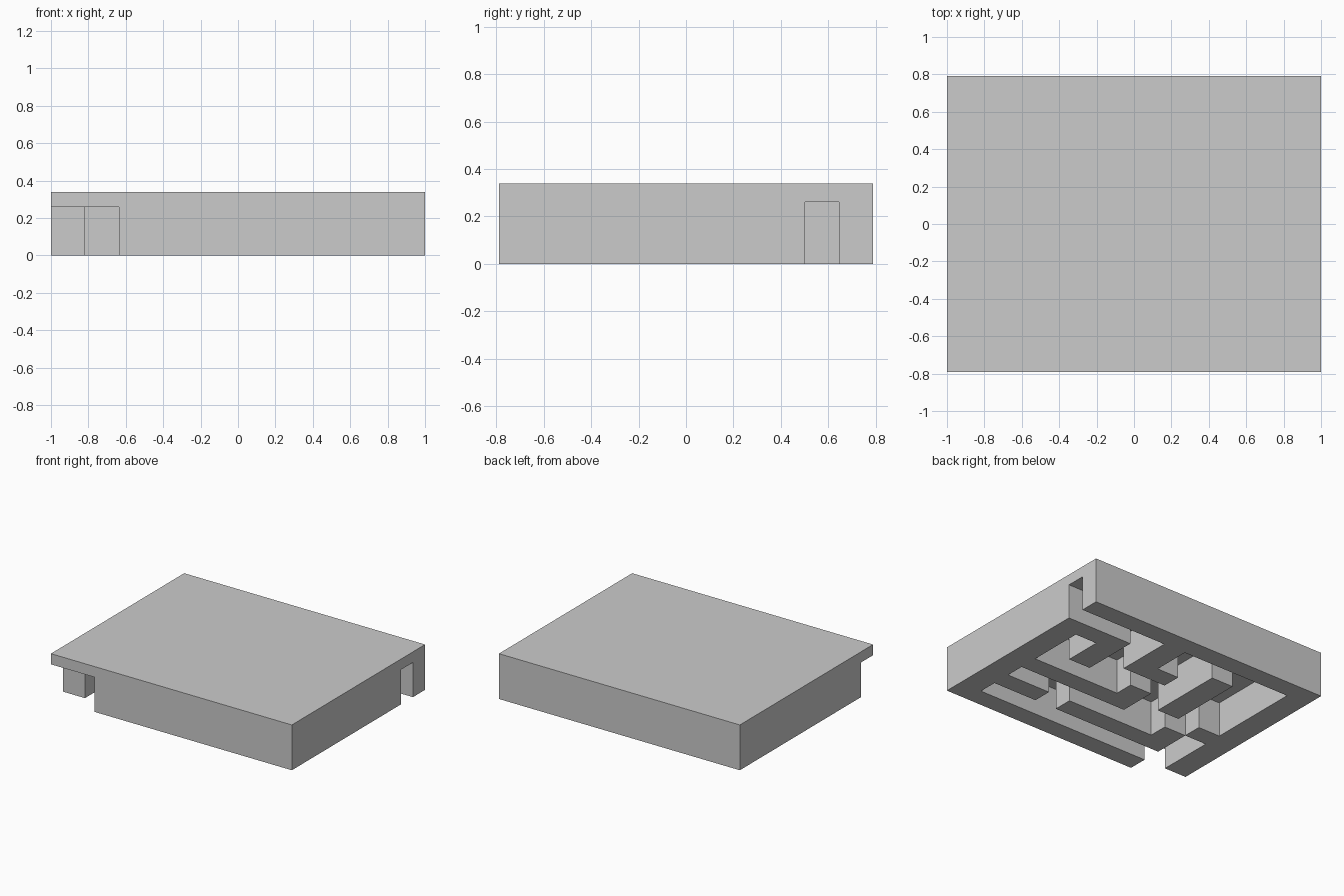
import bpy, bmesh
from mathutils import Vector

if "Cube" in bpy.data.objects:
    bpy.data.objects.remove(bpy.data.objects["Cube"])

# Wall plan seen from below: first row is the back (+y), first column the right (+x)
PLAN = [
    "###########",
    "....#.....#",
    "###.#..#..#",
    "#.#.##.#..#",
    "#.#....#..#",
    "#....#.#..#",
    "######...##",
    "#.......#.#",
    "###.#####.#",
    "#.........#",
    "#########..",
]
N = len(PLAN)
HALF_X, HALF_Y = 1.0, 0.79
LEVELS = [0.0, 0.26, 0.34]      # floor, underside of the roof, top


def solid(c, r, k):
    if not (0 <= c < N and 0 <= r < N and 0 <= k < 2):
        return False
    return k == 1 or PLAN[r][c] == "#"


def point(c, r, k):
    return Vector((HALF_X - 2 * HALF_X * c / N, HALF_Y - 2 * HALF_Y * r / N, LEVELS[k]))


bm = bmesh.new()


def skin(cell, axis, side):
    """Add the face of a solid cell on one side of one axis."""
    u, v = [a for a in range(3) if a != axis]
    corners = []
    for du, dv in ((0, 0), (1, 0), (1, 1), (0, 1)):
        p = list(cell)
        p[axis] += side
        p[u] += du
        p[v] += dv
        corners.append(bm.verts.new(point(*p)))
    face = bm.faces.new(corners)
    face.normal_update()
    outward = Vector((0, 0, 0))
    outward[axis] = (2 * side - 1) * (1 if axis == 2 else -1)
    if face.normal.dot(outward) < 0:
        face.normal_flip()


# Roof slab on top of the maze walls, one continuous skin
for r in range(N):
    for c in range(N):
        for k in range(2):
            if not solid(c, r, k):
                continue
            for axis in range(3):
                for side in (0, 1):
                    n = [c, r, k]
                    n[axis] += 2 * side - 1
                    if not solid(*n):
                        skin((c, r, k), axis, side)

bmesh.ops.remove_doubles(bm, verts=bm.verts, dist=1e-4)
mesh = bpy.data.meshes.new("roofed_maze")
bm.to_mesh(mesh)
bm.free()
bpy.context.collection.objects.link(bpy.data.objects.new("roofed_maze", mesh))
